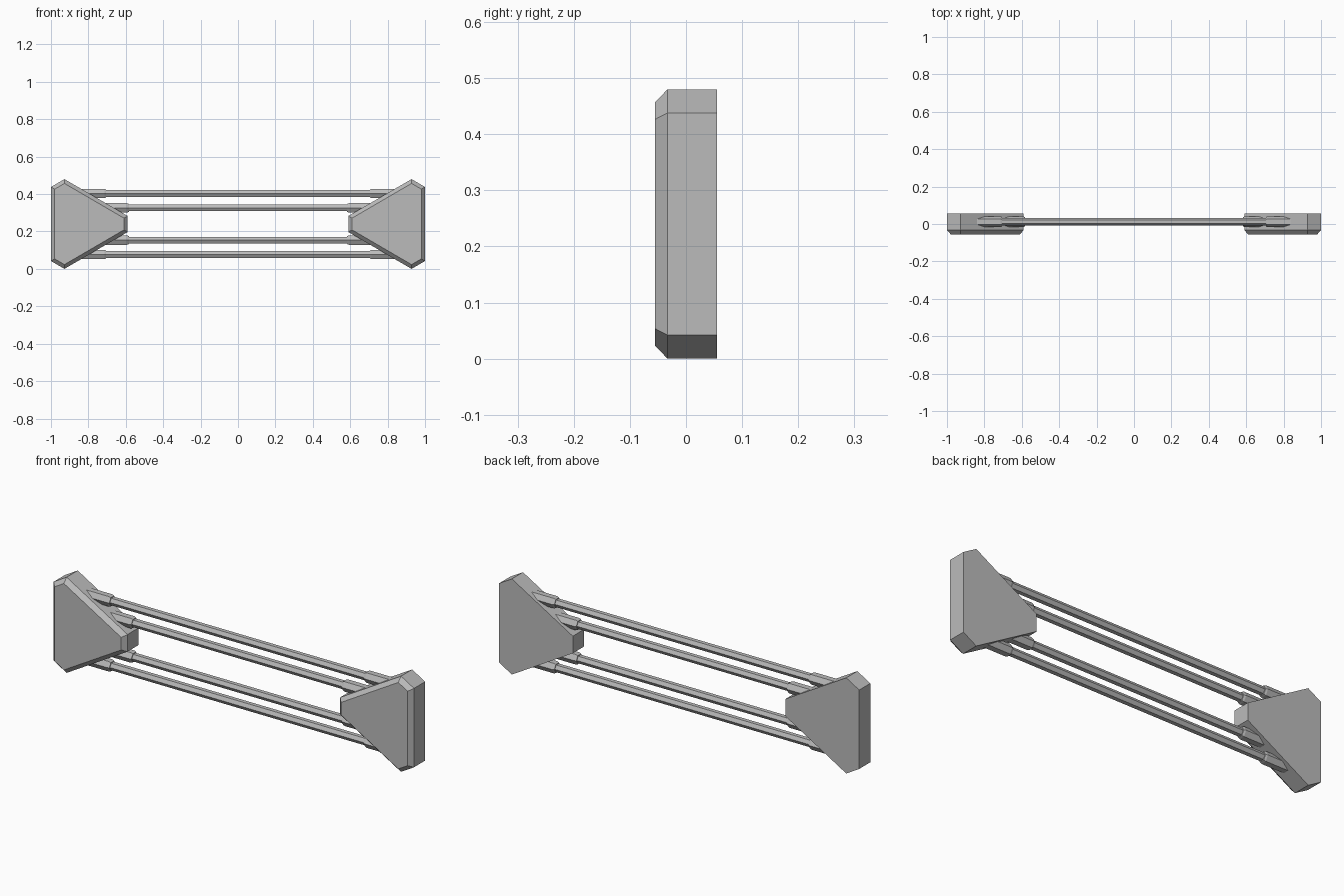
import bpy, bmesh
from math import radians
from mathutils import Matrix

cube = bpy.data.objects.get("Cube")
if cube:
    bpy.data.objects.remove(cube, do_unlink=True)

MID_Z = 0.24
ROD_Y = 0.012

grey = bpy.data.materials.new("plain grey")
grey.use_nodes = True
colour = (0.5, 0.5, 0.5, 1)
grey.diffuse_color = colour
grey.node_tree.nodes["Principled BSDF"].inputs["Base Color"].default_value = colour


def finish(bm, name):
    bmesh.ops.recalc_face_normals(bm, faces=bm.faces[:])
    mesh = bpy.data.meshes.new(name)
    bm.to_mesh(mesh)
    bm.free()
    mesh.materials.append(grey)
    bpy.context.collection.objects.link(bpy.data.objects.new(name, mesh))


def end_block(name, side):
    """Blunted triangular slab with a chamfered front edge."""
    half = [(0.59, 0.043), (0.928, 0.24), (1.0, 0.198)]
    outline = half + [(x, -z) for x, z in reversed(half)]
    bm = bmesh.new()
    back = bm.faces.new([bm.verts.new((side * x, 0.055, MID_Z + z)) for x, z in outline])
    front = bmesh.ops.extrude_face_region(bm, geom=[back], use_keep_orig=True)["geom"]
    verts = [g for g in front if isinstance(g, bmesh.types.BMVert)]
    bmesh.ops.translate(bm, verts=verts, vec=(0, -0.088, 0))
    bmesh.ops.recalc_face_normals(bm, faces=bm.faces[:])
    face = min(bm.faces, key=lambda f: f.calc_center_median().y)
    bmesh.ops.inset_region(bm, faces=[face], thickness=0.02, use_even_offset=True)
    for v in face.verts:
        v.co.y = -0.055
    finish(bm, name)


def hex_bar(name, z, stations):
    """Six-sided bar along x through (x, radius) stations, ridge upward."""
    bm = bmesh.new()
    rings = []
    for x, radius in stations:
        place = Matrix.Translation((x, ROD_Y, z)) @ Matrix.Rotation(radians(90), 4, 'Y')
        rings.append(bmesh.ops.create_circle(bm, segments=6, radius=radius, matrix=place @
                                             Matrix.Rotation(radians(90), 4, 'Z'))["verts"])
    # Turn each ring so that a corner points straight up
    for (x, radius), ring in zip(stations, rings):
        bmesh.ops.rotate(bm, verts=ring, cent=(x, ROD_Y, z),
                         matrix=Matrix.Rotation(radians(30), 3, 'X'))
    for a, b in zip(rings, rings[1:]):
        for i in range(6):
            j = (i + 1) % 6
            bm.faces.new((a[i], a[j], b[j], b[i]))
    bm.faces.new(rings[0])
    bm.faces.new(rings[-1])
    finish(bm, name)


# End blocks
for label, side in (("left", 1), ("right", -1)):
    end_block(label + "_end_block", side)

# Four rods, each held by a chamfered sleeve at both ends
for level, offset, tip, root in (("outer", 0.163, 0.705, 0.9), ("inner", 0.086, 0.583, 0.8)):
    for height, sign in (("upper", 1), ("lower", -1)):
        z = MID_Z + sign * offset
        name = f"{height}_{level}"
        hex_bar(name + "_rod", z, [(-tip - 0.05, 0.0205), (tip + 0.05, 0.0205)])
        for label, side in (("left", 1), ("right", -1)):
            hex_bar(f"{name}_{label}_sleeve", z,
                    [(side * tip, 0.025), (side * (tip + 0.01), 0.029), (side * root, 0.029)])
